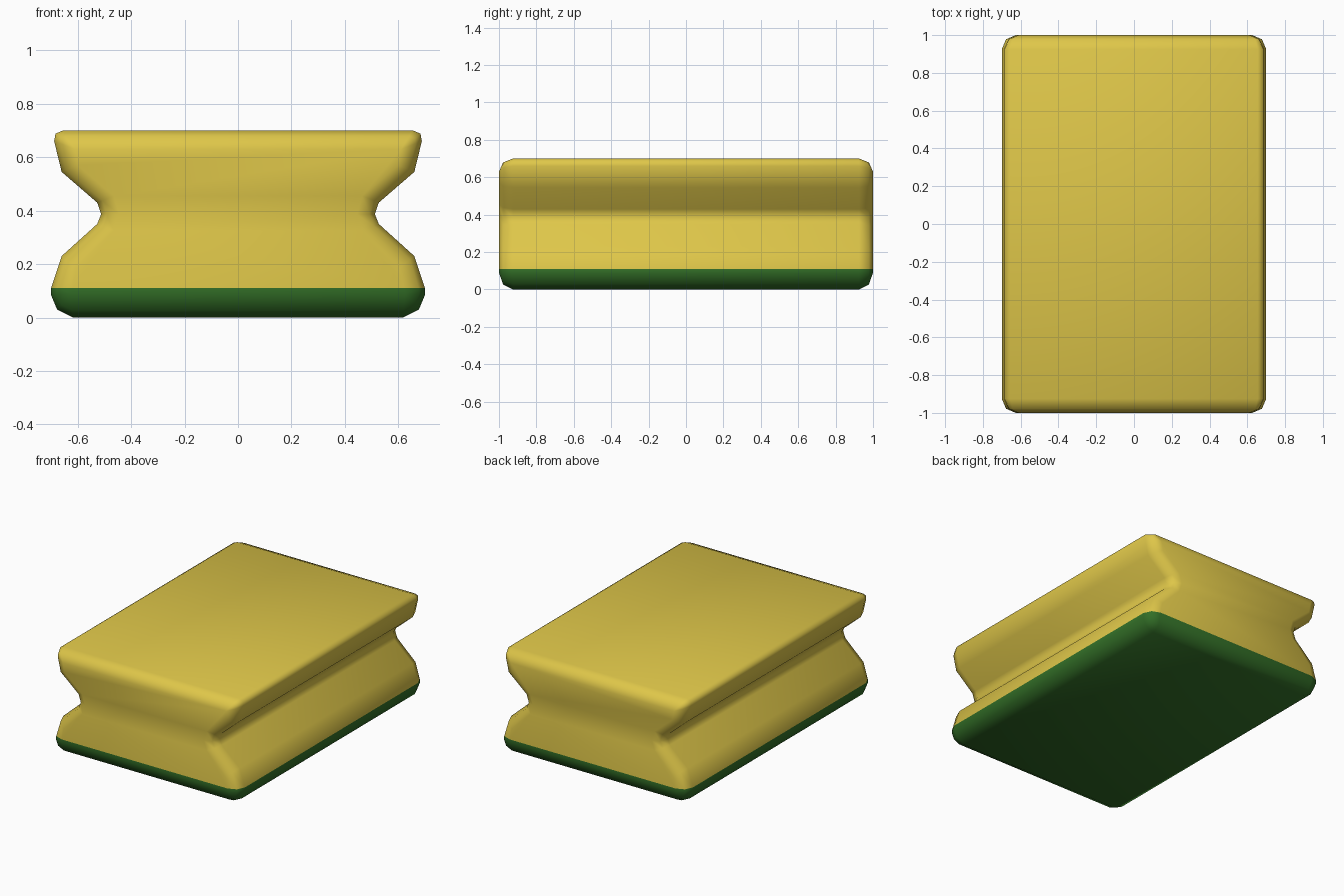
import bpy, bmesh

if "Cube" in bpy.data.objects:
    bpy.data.objects.remove(bpy.data.objects["Cube"])

def material(name, rgb):
    m = bpy.data.materials.new(name)
    m.diffuse_color = (*rgb, 1)
    m.use_nodes = True
    m.node_tree.nodes["Principled BSDF"].inputs["Base Color"].default_value = m.diffuse_color
    return m

# Right half of the waisted cross-section: outer (x, z) and matching end-face (x, z)
half = [((.655, .70), (.61, .63)), ((.683, .688), (.61, .63)),
        ((.688, .66), (.61, .63)), ((.66, .545), (.60, .57)),
        ((.527, .43), (.465, .455)), ((.512, .387), (.445, .387)),
        ((.527, .35), (.465, .325)), ((.66, .23), (.605, .185)),
        ((.70, .11), (.625, .09)), ((.70, .085), (.625, .09)),
        ((.677, .03), (.625, .09)), ((.617, .0), (.625, .09))]
section = half + [((-a, b), (-c, d)) for (a, b), (c, d) in reversed(half)]

# Lengthwise stations: y, and how far the section shrinks to the end face
stations = [(-1, 1), (-.978, .3), (-.925, 0), (.925, 0), (.978, .3), (1, 1)]

bm = bmesh.new()
rings = []
for y, t in stations:
    rings.append([bm.verts.new((a + (c - a) * t, y, b + (d - b) * t))
                  for (a, b), (c, d) in section])
n = len(section)
for r, s in zip(rings, rings[1:]):
    for i in range(n):
        j = (i + 1) % n
        bm.faces.new((r[i], r[j], s[j], s[i]))
bm.faces.new(rings[0])
bm.faces.new(rings[-1])
bmesh.ops.remove_doubles(bm, verts=bm.verts, dist=.0005)

# Colour split between the green base and yellow body
bmesh.ops.bisect_plane(bm, geom=bm.verts[:] + bm.edges[:] + bm.faces[:],
                       plane_co=(0, 0, .11), plane_no=(0, 0, 1), dist=.0005)
bmesh.ops.recalc_face_normals(bm, faces=bm.faces)
for f in bm.faces:
    f.smooth = True
    f.material_index = int(f.calc_center_median().z < .11)

mesh = bpy.data.meshes.new("waisted_block")
bm.to_mesh(mesh)
bm.free()
mesh.materials.append(material("mustard yellow", (.73, .565, .066)))
mesh.materials.append(material("dark green", (.032, .156, .02)))
bpy.context.collection.objects.link(bpy.data.objects.new("waisted_block", mesh))
